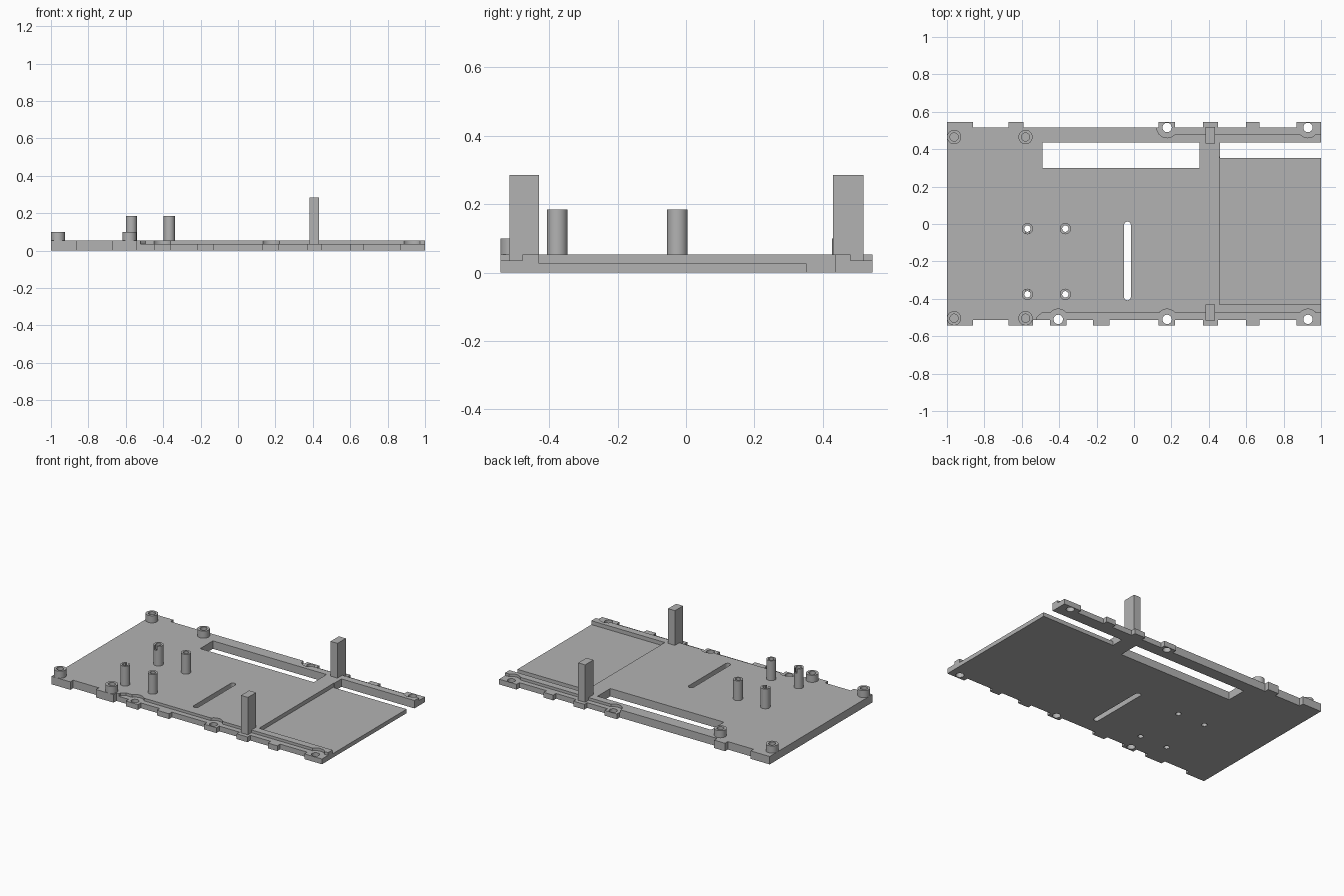
import bpy, bmesh, math

cube = bpy.data.objects.get("Cube")
if cube:
    bpy.data.objects.remove(cube, do_unlink=True)

grey = bpy.data.materials.new("plain grey")
grey.use_nodes = True
COLOUR = (0.45, 0.45, 0.45, 1)
grey.diffuse_color = COLOUR
grey.node_tree.nodes["Principled BSDF"].inputs["Base Color"].default_value = COLOUR

TOP, LEDGE, TRAY = 0.053, 0.035, 0.027


def prism(name, outline, z0, z1):
    """Extrude a flat outline between two heights."""
    bm = bmesh.new()
    low = [bm.verts.new((x, y, z0)) for x, y in outline]
    high = [bm.verts.new((x, y, z1)) for x, y in outline]
    bm.faces.new(low[::-1])
    bm.faces.new(high)
    for i in range(len(low)):
        j = (i + 1) % len(low)
        bm.faces.new((low[i], low[j], high[j], high[i]))
    bmesh.ops.recalc_face_normals(bm, faces=bm.faces)
    mesh = bpy.data.meshes.new(name)
    bm.to_mesh(mesh)
    bm.free()
    mesh.materials.append(grey)
    obj = bpy.data.objects.new(name, mesh)
    bpy.context.collection.objects.link(obj)
    return obj


def box(name, x0, x1, y0, y1, z0, z1):
    return prism(name, [(x0, y0), (x1, y0), (x1, y1), (x0, y1)], z0, z1)


def rod(name, x, y, r, z0, z1, n=32):
    angles = [2 * math.pi * i / n for i in range(n)]
    return prism(name, [(x + r * math.cos(a), y + r * math.sin(a)) for a in angles], z0, z1)


def cut(target, cutter):
    """Subtract the cutter from the target and discard it."""
    mod = target.modifiers.new("cut", "BOOLEAN")
    mod.operation = "DIFFERENCE"
    mod.solver = "EXACT"
    mod.object = cutter
    bpy.context.view_layer.objects.active = target
    bpy.ops.object.modifier_apply(modifier=mod.name)
    bpy.data.objects.remove(cutter, do_unlink=True)


def smooth(obj):
    bpy.ops.object.select_all(action="DESELECT")
    obj.select_set(True)
    bpy.context.view_layer.objects.active = obj
    bpy.ops.object.shade_smooth_by_angle(angle=math.radians(30))


def tabbed_edge(tabs, edge, tip):
    """Left-to-right edge stepping out at every tab."""
    points = []
    for a, b in tabs:
        points += [(a, edge), (a, tip), (b, tip), (b, edge)]
    return [p for p in points if abs(p[0]) < 1 or p[1] == tip]


# Base plate with side tabs
shared = [(0.13, 0.22), (0.37, 0.45), (0.6, 0.67), (0.87, 1)]
front_tabs = [(-1, -0.86), (-0.67, -0.54), (-0.45, -0.36), (-0.22, -0.13)] + shared
back_tabs = [(-1, -0.86), (-0.67, -0.59)] + shared
front = tabbed_edge(front_tabs, -0.512, -0.542)
back = tabbed_edge(back_tabs, 0.515, 0.545)
plate = prism("base_plate", front + back[::-1], 0, TOP)

# Openings: cable window, open side gap, lowered tray
cut(plate, box("window", -0.49, 0.35, 0.30, 0.435, -0.1, 0.1))
cut(plate, box("side_gap", 0.46, 1.1, 0.352, 0.435, -0.1, 0.1))
cut(plate, box("tray", 0.457, 1.1, -0.43, 0.36, TRAY, 0.1))

# Rounded slot
slot = []
for cy, start in ((-0.005, 0), (-0.39, math.pi)):
    for i in range(9):
        a = start + math.pi * i / 8
        slot.append((-0.035 + 0.018 * math.cos(a), cy + 0.018 * math.sin(a)))
cut(plate, prism("slot", slot, -0.1, 0.1))

# Lowered ledges along both long edges, widened around the screw holes
cut(plate, prism("front_ledge", [(-0.54, -0.6), (1.1, -0.6), (1.1, -0.477),
                                 (-0.495, -0.477), (-0.52, -0.5)], LEDGE, 0.1))
cut(plate, box("back_ledge", 0.13, 1.1, 0.481, 0.6, LEDGE, 0.1))
for x, y in [(-0.405, -0.51), (0.177, -0.51), (0.93, -0.51), (0.177, 0.516), (0.93, 0.516)]:
    cut(plate, rod("relief", x, y, 0.055, LEDGE, 0.1))
    cut(plate, rod("screw_hole", x, y, 0.025, -0.1, 0.1))

# Standoff bores run through the plate
standoffs = [(x, y) for x in (-0.57, -0.367) for y in (-0.025, -0.376)]
for x, y in standoffs:
    cut(plate, rod("bore", x, y, 0.017, -0.1, 0.1, 24))
smooth(plate)

# Tall hollow standoffs, the two outer ones notched at the top
for i, (x, y) in enumerate(standoffs):
    post = rod(f"standoff_{i + 1}", x, y, 0.03, TOP - 0.003, 0.185)
    cut(post, rod("bore", x, y, 0.017, 0, 0.3, 24))
    if x < -0.5:
        side = -1 if y > -0.2 else 1
        ys = sorted((y + side * 0.01, y + side * 0.05))
        cut(post, box("notch", x - 0.009, x + 0.009, *ys, 0.155, 0.3))
    smooth(post)

# Short corner bosses with blind holes
for i, (x, y) in enumerate([(a, b) for a in (-0.962, -0.58) for b in (-0.504, 0.465)]):
    boss = rod(f"screw_boss_{i + 1}", x, y, 0.038, 0.001, 0.1)
    cut(boss, rod("blind_hole", x, y, 0.022, 0.056, 0.2))
    smooth(boss)

# Upright square posts
box("front_post", 0.383, 0.434, -0.515, -0.43, 0.03, 0.285)
box("back_post", 0.383, 0.434, 0.43, 0.518, 0.03, 0.285)
